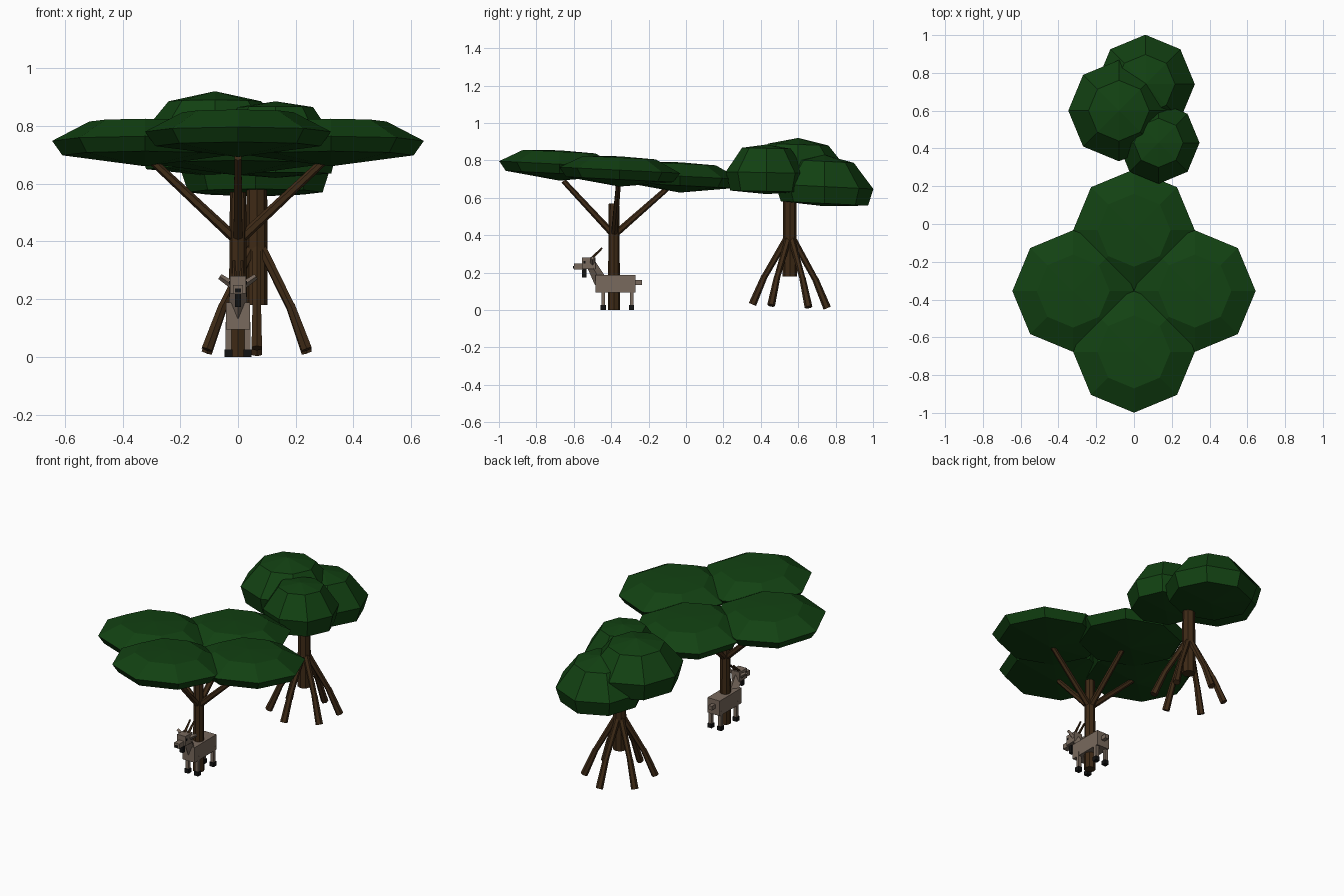
import bpy, bmesh, math
from mathutils import Vector, Matrix

if "Cube" in bpy.data.objects:
    bpy.data.objects.remove(bpy.data.objects["Cube"])


def material(name, rgb):
    m = bpy.data.materials.new(name)
    m.diffuse_color = (*rgb, 1)
    m.use_nodes = True
    m.node_tree.nodes["Principled BSDF"].inputs["Base Color"].default_value = m.diffuse_color
    return m


LEAF = material("leaf_green", (0.006, 0.053, 0.006))
BARK = material("bark_brown", (0.048, 0.023, 0.008))
FUR = material("fur_taupe", (0.19, 0.143, 0.11))
DARK = material("hoof_black", (0.006, 0.006, 0.006))


def finish(name, bm, mat):
    bmesh.ops.recalc_face_normals(bm, faces=bm.faces)
    me = bpy.data.meshes.new(name)
    bm.to_mesh(me)
    bm.free()
    me.materials.append(mat)
    ob = bpy.data.objects.new(name, me)
    bpy.context.collection.objects.link(ob)
    return ob


def foliage(name, x, y, z, r, down, low, high, top, tilt=-0.05):
    """Flattened eight-sided leaf clump: pole, three rings, pole."""
    bm = bmesh.new()
    bottom = bm.verts.new((0, 0, down * 1.0))
    rings = []
    for k, h in ((0.89, low), (1.0, 0.0), (0.6, high)):
        rings.append([bm.verts.new((r * k * math.cos(i * math.pi / 4),
                                    r * k * math.sin(i * math.pi / 4), h))
                      for i in range(8)])
    peak = bm.verts.new((0, 0, top))
    for i in range(8):
        j = (i + 1) % 8
        bm.faces.new((bottom, rings[0][j], rings[0][i]))
        bm.faces.new((peak, rings[2][i], rings[2][j]))
        for a, b in zip(rings, rings[1:]):
            bm.faces.new((a[i], a[j], b[j], b[i]))
    for v in bm.verts:
        v.co = Vector((v.co.x + x, v.co.y + y, v.co.z + z + tilt * v.co.y))
    return finish(name, bm, LEAF)


def rod(name, a, b, r1, r2, mat, sides=8):
    """Tapered cylinder from point a to point b."""
    a, b = Vector(a), Vector(b)
    d = b - a
    bm = bmesh.new()
    m = Matrix.Translation((a + b) / 2) @ d.to_track_quat('Z', 'Y').to_matrix().to_4x4()
    bmesh.ops.create_cone(bm, cap_ends=True, segments=sides, radius1=r1,
                          radius2=r2, depth=d.length, matrix=m)
    return finish(name, bm, mat)


def box(name, lo, hi, mat):
    lo, hi = Vector(lo), Vector(hi)
    bm = bmesh.new()
    bmesh.ops.create_cube(bm, size=1, matrix=Matrix.Translation((lo + hi) / 2)
                          @ Matrix.Diagonal((*(hi - lo), 1)))
    return finish(name, bm, mat)


# Flat-topped tree: trunk, four branches, four leaf clumps
TY = -0.385
rod("flat_tree_trunk", (0, TY, 0), (0, TY, 0.57), 0.033, 0.028, BARK)
for n, (dx, dy) in enumerate(((1, 0), (0, 1), (-1, 0), (0, -1))):
    end = (0.31 * dx, TY + 0.025 * abs(dx) + (0.33 if dy > 0 else 0.27) * dy,
           0.69)
    rod(f"flat_tree_branch_{n}", (0, TY, 0.40), end, 0.018, 0.014, BARK, 6)
    foliage(f"flat_tree_canopy_{n}", 0.322 * dx, -0.355 + 0.322 * dy,
            0.748 - 0.032 * dy, 0.322, -0.088, -0.05, 0.067, 0.074)

# Stilt-rooted tree: trunk, six jointed roots, three leaf clumps
SX, SY = 0.065, 0.555
rod("stilt_tree_trunk", (SX, SY, 0.18), (SX, SY, 0.62), 0.038, 0.036, BARK)
for n in range(6):
    t = math.radians(30 + 60 * n)
    c, s = math.cos(t), math.sin(t)

    def at(r, z):
        return (SX + r * c, SY + r * s, z - 0.05 * r * s)

    rod(f"upper_root_{n}", at(0.012, 0.39), at(0.145, 0.155), 0.018, 0.016, BARK, 6)
    rod(f"lower_root_{n}", at(0.135, 0.175), at(0.2, 0.02), 0.017, 0.021, BARK, 6)
foliage("stilt_canopy_back", 0.06, 0.74, 0.66, 0.262, -0.105, -0.09, 0.135, 0.17)
foliage("stilt_canopy_high", -0.08, 0.6, 0.755, 0.268, -0.13, -0.105, 0.13, 0.165, -0.03)
foliage("stilt_canopy_small", 0.13, 0.43, 0.735, 0.217, -0.115, -0.1, 0.13, 0.15, -0.02)

# Goat body and tail
box("goat_body", (-0.042, -0.485, 0.095), (0.042, -0.27, 0.188), FUR)
box("goat_tail", (-0.012, -0.275, 0.135), (0.012, -0.235, 0.16), FUR)
# Neck, head and muzzle
rod("goat_neck", (0, -0.455, 0.15), (0, -0.51, 0.25), 0.036, 0.026, FUR, 4)
box("goat_head", (-0.028, -0.555, 0.22), (0.028, -0.485, 0.28), FUR)
box("goat_muzzle", (-0.018, -0.6, 0.218), (0.018, -0.55, 0.248), FUR)
box("goat_beard", (-0.011, -0.555, 0.173), (0.011, -0.532, 0.222), DARK)
box("goat_nose", (-0.01, -0.603, 0.222), (0.01, -0.599, 0.236), DARK)
# Legs, hooves, ears, horns and eyes in pairs
for side, sx in (("left", -1), ("right", 1)):
    for place, y in (("front", -0.442), ("rear", -0.29)):
        x = 0.033 * sx
        box(f"{place}_{side}_leg", (x - 0.01, y - 0.01, 0.02),
            (x + 0.01, y + 0.01, 0.12), FUR)
        box(f"{place}_{side}_hoof", (x - 0.014, y - 0.015, 0),
            (x + 0.014, y + 0.013, 0.026), DARK)
    rod(f"{side}_ear", (0.022 * sx, -0.5, 0.25), (0.063 * sx, -0.5, 0.278),
        0.013, 0.01, FUR, 4)
    rod(f"{side}_horn", (0.012 * sx, -0.515, 0.265), (0.014 * sx, -0.447, 0.332),
        0.009, 0.005, BARK, 5)
    box(f"{side}_eye", (0.0285 * sx - 0.002, -0.548, 0.25),
        (0.0285 * sx + 0.002, -0.536, 0.262), DARK)
